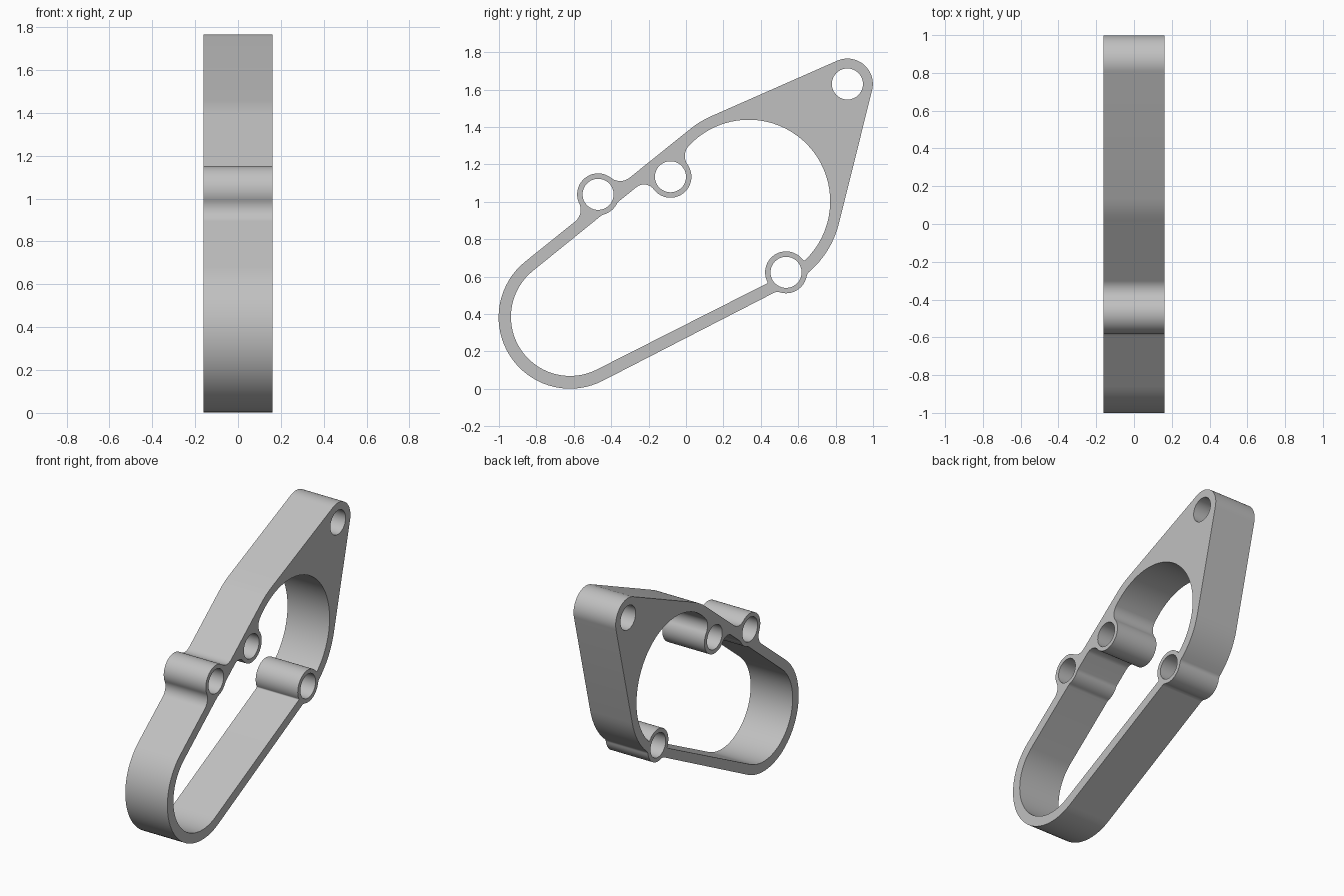
import bpy, bmesh, math
from mathutils import Vector

if "Cube" in bpy.data.objects:
    bpy.data.objects.remove(bpy.data.objects["Cube"])

HALF = 0.161          # half thickness along x
TAU = 2 * math.pi


def unit(a):
    return Vector((math.cos(a), math.sin(a)))


def circ(y, z, r):
    return (Vector((y, z)), r)


def tangent(a, b):
    """Angle of the outward normal of the tangent line from circle a to b (signed radii)."""
    d = b[0] - a[0]
    c = max(-1.0, min(1.0, (a[1] - b[1]) / d.length))
    return math.atan2(d.y, d.x) - math.acos(c)


def line_fillet(a, b, boss, s, side):
    """Circle of signed radius s touching line a-b and the boss, before (-1) or after (+1) it."""
    n = unit(tangent(a, b))
    t = Vector((-n.y, n.x))
    h = a[0].dot(n) + a[1] - s - boss[0].dot(n)
    return (boss[0] + n * h + t * side * math.sqrt((boss[1] - s) ** 2 - h * h), s)


def round_fillet(boss, big, s, side):
    """Circle of signed radius s touching boss and big circle, left (+1) or right (-1)."""
    d = big[0] - boss[0]
    r1, r2, L = abs(boss[1] - s), abs(big[1] - s), d.length
    x = (r1 * r1 - r2 * r2 + L * L) / (2 * L)
    u = d / L
    return (boss[0] + u * x + Vector((-u.y, u.x)) * side * math.sqrt(r1 * r1 - x * x), s)


def belt(circles):
    """Closed outline of arcs and tangent lines; negative radii turn clockwise."""
    pts, n = [], len(circles)
    for i, (c, r) in enumerate(circles):
        a0 = tangent(circles[i - 1], circles[i])
        a1 = tangent(circles[i], circles[(i + 1) % n])
        sg = 1 if r > 0 else -1
        sweep = ((a1 - a0) * sg) % TAU
        if sweep > TAU - 1e-3:
            sweep = 0
        steps = max(1, math.ceil(sweep / math.radians(5)))
        for k in range(steps + 1):
            p = c + unit(a0 + sg * sweep * k / steps) * r
            if not pts or (p - pts[-1]).length > 1e-4:
                pts.append(p)
    if (pts[0] - pts[-1]).length < 1e-4:
        pts.pop()
    return pts


# Main circles in the (y, z) plane
low_out, low_in = circ(-0.62, 0.383, 0.382), circ(-0.62, 0.385, 0.316)
big_out, big_in = circ(0.335, 1.003, 0.497), circ(0.335, 1.003, 0.436)
lug = circ(0.863, 1.63, 0.136)
BOSS = 0.112
left, mid, lower = (-0.47, 1.04), (-0.083, 1.134), (0.535, 0.623)
left_out, left_in = circ(*left, BOSS), circ(*left, -BOSS)
mid_in = circ(*mid, -BOSS)
lower_out, lower_in = circ(*lower, BOSS), circ(*lower, -BOSS)

# Outer outline, counter-clockwise
outer = belt([
    low_out,
    line_fillet(low_out, big_out, lower_out, -0.04, -1),
    lower_out,
    round_fillet(lower_out, big_out, -0.04, -1),
    big_out, lug, big_out,
    line_fillet(big_out, low_out, left_out, -0.08, -1),
    left_out,
    line_fillet(big_out, low_out, left_out, -0.08, 1),
])

# Large opening, with the bosses bulging into it
inner = belt([
    low_in,
    line_fillet(low_in, big_in, lower_in, 0.008, -1),
    lower_in,
    round_fillet(lower_in, big_in, 0.008, -1),
    big_in,
    round_fillet(mid_in, big_in, 0.08, 1),
    mid_in,
    line_fillet(big_in, low_in, mid_in, 0.065, 1),
    line_fillet(big_in, low_in, left_in, 0.06, -1),
    left_in,
    line_fillet(big_in, low_in, left_in, 0.06, 1),
])

# Bolt holes
holes = [[Vector(c) + unit(TAU * k / 64) * 0.083 for k in range(64)]
         for c in (left, mid, lower, tuple(lug[0]))]

# Filled, extruded plate
curve = bpy.data.curves.new("gasket_spacer", 'CURVE')
curve.dimensions = '2D'
curve.fill_mode = 'BOTH'
curve.extrude = HALF
for loop in [outer, inner] + holes:
    sp = curve.splines.new('POLY')
    sp.points.add(len(loop) - 1)
    for q, p in zip(sp.points, loop):
        q.co = (p.x, p.y, 0, 1)
    sp.use_cyclic_u = True
obj = bpy.data.objects.new("gasket_spacer", curve)
bpy.context.collection.objects.link(obj)
obj.rotation_euler = (math.pi / 2, 0, math.pi / 2)
bpy.context.view_layer.objects.active = obj
obj.select_set(True)
bpy.ops.object.convert(target='MESH')
obj = bpy.context.object
bpy.ops.object.transform_apply(location=False, rotation=True, scale=False)

# Weld caps to walls
bm = bmesh.new()
bm.from_mesh(obj.data)
bmesh.ops.remove_doubles(bm, verts=bm.verts, dist=5e-5)
bmesh.ops.recalc_face_normals(bm, faces=bm.faces)
bm.to_mesh(obj.data)
bm.free()

grey = bpy.data.materials.new("plain grey")
grey.diffuse_color = (0.53, 0.53, 0.53, 1)
grey.use_nodes = True
grey.node_tree.nodes["Principled BSDF"].inputs["Base Color"].default_value = grey.diffuse_color
obj.data.materials.clear()
obj.data.materials.append(grey)
bpy.ops.object.shade_smooth_by_angle(angle=math.radians(30))
